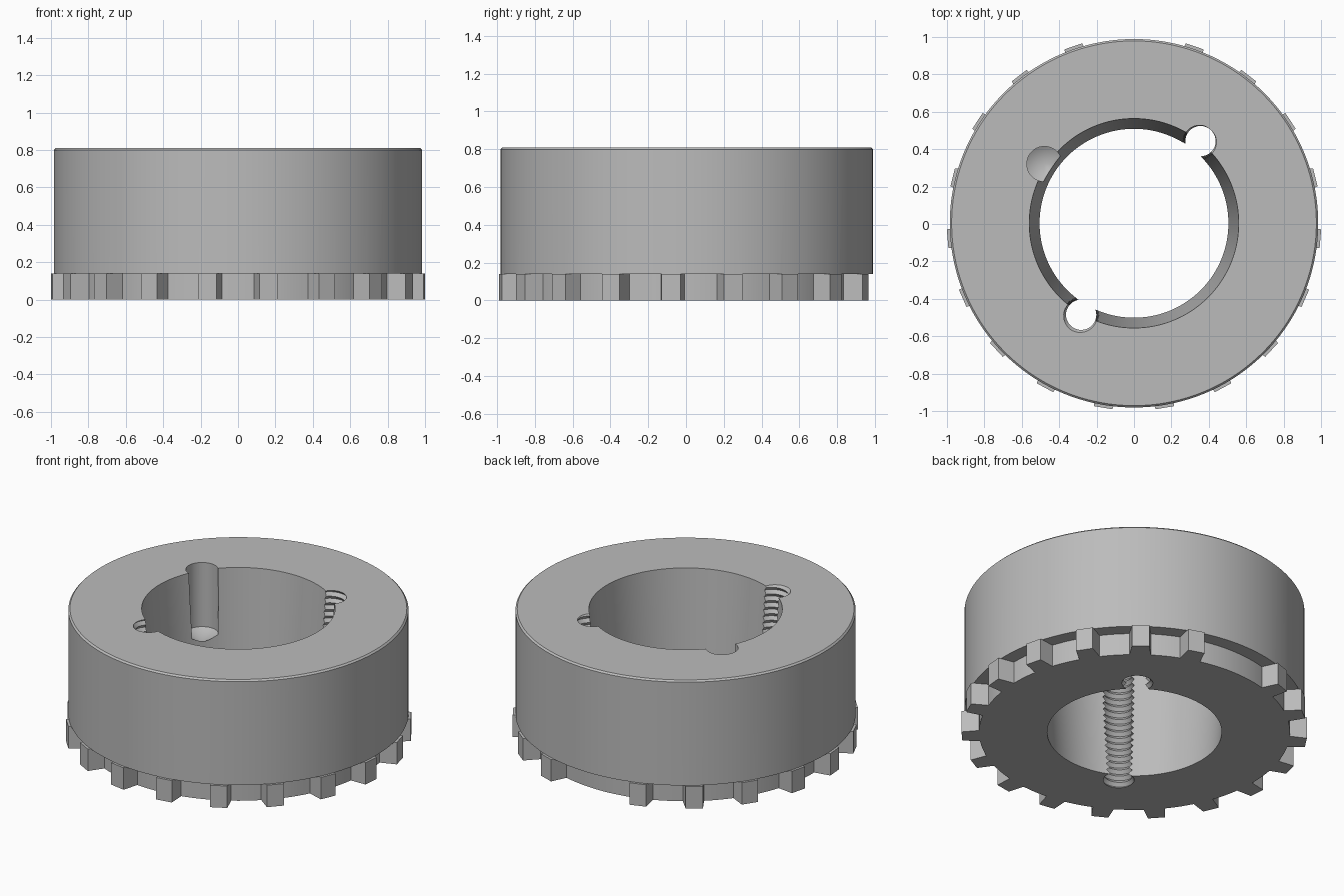
import bpy, bmesh, math
from mathutils import Matrix, Vector

if "Cube" in bpy.data.objects:
    bpy.data.objects.remove(bpy.data.objects["Cube"], do_unlink=True)

CENTRE_Y = 0.004
HEIGHT = 0.81
RIM_R = 0.985
TOOTH_H = 0.14
TEETH = 19

steel = bpy.data.materials.new("plain_grey")
steel.use_nodes = True
GREY = (0.5, 0.5, 0.5, 1)
steel.diffuse_color = GREY
steel.node_tree.nodes["Principled BSDF"].inputs["Base Color"].default_value = GREY


def polar(radius, degrees):
    a = math.radians(degrees)
    return Vector((radius * math.cos(a), radius * math.sin(a), 0))


def make_object(name, bm):
    bmesh.ops.recalc_face_normals(bm, faces=bm.faces)
    mesh = bpy.data.meshes.new(name)
    bm.to_mesh(mesh)
    bm.free()
    obj = bpy.data.objects.new(name, mesh)
    bpy.context.collection.objects.link(obj)
    return obj


def lathe(name, profile, steps, offset=Vector()):
    """Revolve a closed (radius, z) profile about a vertical axis."""
    bm = bmesh.new()
    verts = [bm.verts.new((r, 0, z)) for r, z in profile]
    edges = [bm.edges.new((verts[i - 1], verts[i])) for i in range(len(verts))]
    bmesh.ops.spin(bm, geom=verts + edges, cent=(0, 0, 0), axis=(0, 0, 1),
                   angle=math.tau, steps=steps, use_merge=True)
    bmesh.ops.remove_doubles(bm, verts=bm.verts, dist=0.0001)
    bmesh.ops.translate(bm, verts=bm.verts, vec=offset)
    return make_object(name, bm)


def combine(target, other, operation):
    mod = target.modifiers.new(other.name, 'BOOLEAN')
    mod.operation = operation
    mod.solver = 'EXACT'
    mod.object = other
    bpy.context.view_layer.objects.active = target
    bpy.ops.object.modifier_apply(modifier=mod.name)
    bpy.data.objects.remove(other, do_unlink=True)


# Hub with tapered bore and a recessed band for the teeth
hub = lathe("toothed_hub", [
    (0.505, 0), (0.9, 0), (0.9, TOOTH_H), (RIM_R, TOOTH_H),
    (RIM_R, HEIGHT - 0.01), (RIM_R - 0.01, HEIGHT), (0.56, HEIGHT)], 144)

# Ring of tapered teeth, with one left out at the back
bm = bmesh.new()
for i in range(1, TEETH):
    turn = Matrix.Rotation(math.tau * (0.25 + i / TEETH), 4, 'Z')
    outline = [(0.87, -0.065), (1.0, -0.05), (1.0, 0.05), (0.87, 0.065)]
    base = bm.faces.new([bm.verts.new(turn @ Vector((x, y, 0))) for x, y in outline])
    top = bmesh.ops.extrude_face_region(bm, geom=[base])["geom"]
    bmesh.ops.translate(bm, vec=(0, 0, TOOTH_H),
                        verts=[v for v in top if isinstance(v, bmesh.types.BMVert)])
combine(hub, make_object("teeth", bm), 'UNION')

# Blind hole with a drilled cone at its foot
blind = lathe("blind_hole", [
    (0, 0.345), (0.094, 0.4), (0.094, HEIGHT + 0.1), (0, HEIGHT + 0.1)],
    48, polar(0.574, 146.5))
combine(hub, blind, 'DIFFERENCE')


def thread_cutter(name, offset, minor=0.081, major=0.098, pitch=0.042, n=36):
    """Right-handed V thread: each turn of the grid climbs by one pitch."""
    bm = bmesh.new()
    rows = 2 * math.ceil((HEIGHT + 0.3) / pitch)
    grid = []
    for j in range(rows):
        r = major if j % 2 else minor
        grid.append([bm.verts.new(offset + polar(r, 360 * i / n) + Vector(
            (0, 0, -0.12 + pitch * (j / 2 + i / n)))) for i in range(n)])

    def at(j, i):
        return grid[j][i] if i < n else grid[j + 2][0]

    for j in range(rows - 1):
        for i in range(n):
            if i == n - 1 and j + 3 >= rows:
                continue
            bm.faces.new((at(j, i), at(j, i + 1), at(j + 1, i + 1), at(j + 1, i)))
    # Close both ends with a fan to the axis
    rim = [e for e in bm.edges if e.is_boundary]
    for z, low in ((-0.14, True), (HEIGHT + 0.3, False)):
        hub_vert = bm.verts.new(offset + Vector((0, 0, z)))
        for e in rim:
            if (e.verts[0].co.z < HEIGHT / 2) == low:
                bm.faces.new((e.verts[0], e.verts[1], hub_vert))
    return make_object(name, bm)


# Two threaded through holes on the edge of the bore
for name, angle in (("back_thread", 51), ("front_thread", 240)):
    combine(hub, thread_cutter(name, polar(0.565, angle)), 'DIFFERENCE')

hub.location.y = CENTRE_Y
hub.data.materials.clear()
hub.data.materials.append(steel)
bpy.ops.object.select_all(action='DESELECT')
hub.select_set(True)
bpy.context.view_layer.objects.active = hub
bpy.ops.object.shade_smooth_by_angle(angle=math.radians(25))
